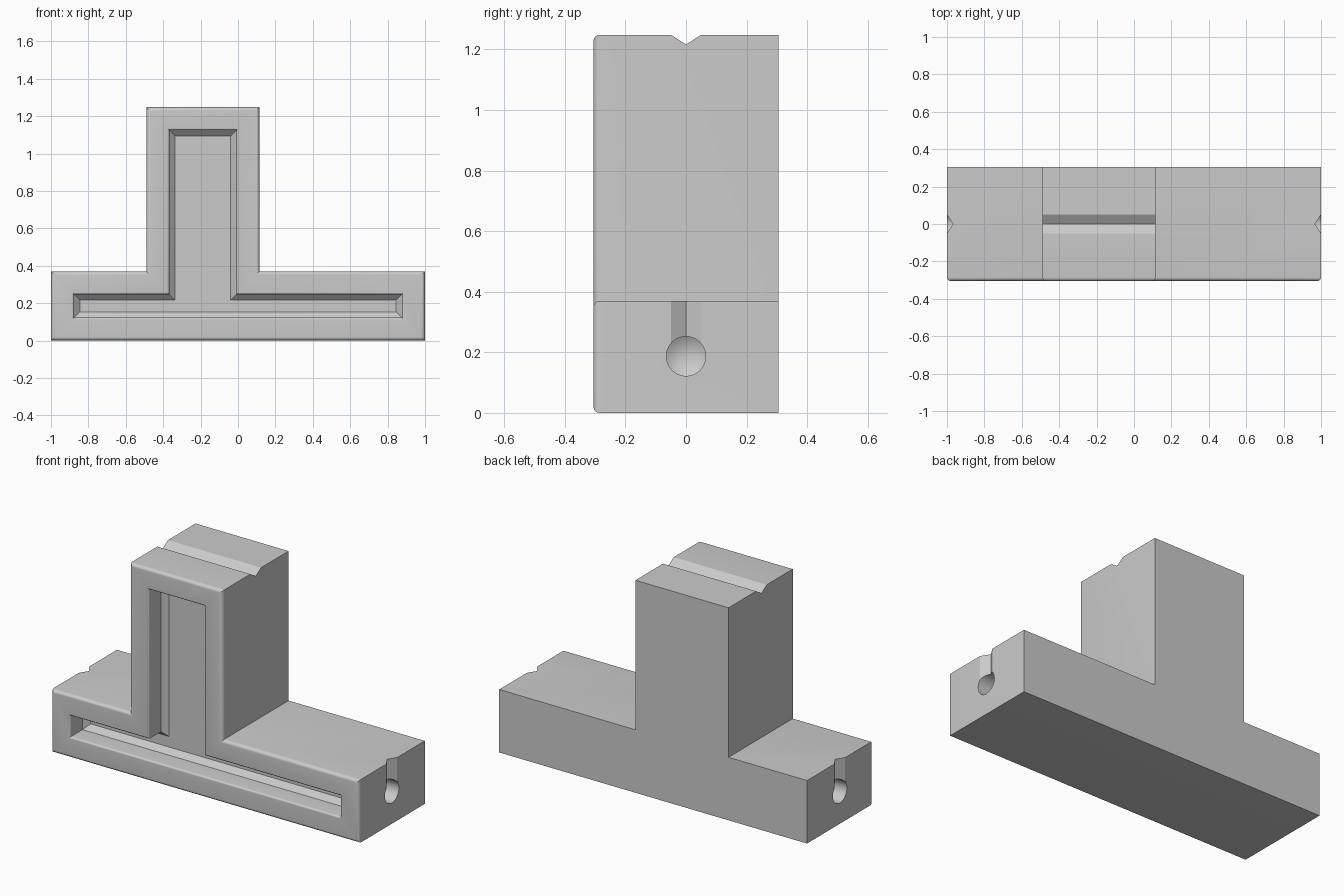
import bpy
import bmesh
from math import sin, cos, pi, radians
from mathutils import Matrix, Vector

cube = bpy.data.objects.get("Cube")
if cube:
    bpy.data.objects.remove(cube)

BASE_H, TOP = 0.37, 1.248      # heights of the base bar and the stem
STEM_L, STEM_R = -0.49, 0.115  # sides of the stem
DEPTH = 0.305                  # half depth
HOLE_Z, HOLE_R = 0.187, 0.065

grey = bpy.data.materials.new("light grey")
grey.use_nodes = True
colour = (0.6, 0.6, 0.6, 1)
grey.diffuse_color = colour
grey.node_tree.nodes["Principled BSDF"].inputs["Base Color"].default_value = colour


def make_object(name, bm):
    bmesh.ops.recalc_face_normals(bm, faces=bm.faces)
    mesh = bpy.data.meshes.new(name)
    bm.to_mesh(mesh)
    bm.free()
    mesh.materials.append(grey)
    obj = bpy.data.objects.new(name, mesh)
    bpy.context.collection.objects.link(obj)
    return obj


def loft(name, rings):
    """Skin closed rings of points and cap both ends."""
    bm = bmesh.new()
    loops = [[bm.verts.new(p) for p in ring] for ring in rings]
    for a, b in zip(loops, loops[1:]):
        for i in range(len(a)):
            j = (i + 1) % len(a)
            bm.faces.new((a[i], a[j], b[j], b[i]))
    bm.faces.new(loops[0])
    bm.faces.new(loops[-1])
    return make_object(name, bm)


def tee(d, y):
    """Inverted T outline, inset by d, at depth y."""
    low, high = BASE_H - d, TOP - d
    left, right = STEM_L + d, STEM_R - d
    pts = [(d - 1, d), (1 - d, d), (1 - d, low), (right, low),
           (right, high), (left, high), (left, low), (d - 1, low)]
    return [(x, y, z) for x, z in pts]


def arc(d, y, r, steps, flip):
    """Quarter round steps, as inset and depth; flip turns down into the recess."""
    out = []
    for i in range(steps + 1):
        a = pi / 2 * i / steps
        if flip:
            out.append((d - r + r * sin(a), y + r - r * cos(a)))
        else:
            out.append((d + r - r * cos(a), y + r - r * sin(a)))
    return out


# Body: rounded front rim, recessed front panel with sloped border
section = [(0, DEPTH)]
section += arc(0, -DEPTH, 0.02, 6, False)
section += arc(0.123, -DEPTH, 0.012, 5, True)
section += [(0.123, -0.19), (0.154, -0.16)]
body = loft("tee_body", [tee(d, y) for d, y in section])


def vee(name, start, end, inward):
    """Triangular groove cutter between two points, pointing inward."""
    inward, side = Vector(inward), Vector((0, 0.048, 0))
    lift = inward * -0.03
    rings = [[p + side * 2 + lift, p - side * 2 + lift, p + inward * 0.032]
             for p in (Vector(start), Vector(end))]
    return loft(name, rings)


def drill(name, side):
    """Round blind hole with a conical tip."""
    bm = bmesh.new()
    for length, tip, x in ((0.3, HOLE_R, 0.9), (0.04, 0, 0.73)):
        bmesh.ops.create_cone(
            bm, cap_ends=True, segments=48, radius1=HOLE_R, radius2=tip, depth=length,
            matrix=Matrix.Translation((side * x, 0, HOLE_Z))
            @ Matrix.Rotation(-side * pi / 2, 4, "Y"))
    # Weld the tip to the shaft and drop the shared caps
    bmesh.ops.remove_doubles(bm, verts=bm.verts, dist=0.0005)
    inner = [f for f in bm.faces if len(f.verts) > 4
             and abs(f.calc_center_median().x) < 0.8]
    bmesh.ops.delete(bm, geom=inner, context="FACES_ONLY")
    return make_object(name, bm)


# Grooves and end holes
cutters = [vee("top_groove_cutter", (STEM_L - 0.1, 0, TOP), (STEM_R + 0.1, 0, TOP), (0, 0, -1))]
for label, s in (("left", 1), ("right", -1)):
    cutters.append(vee(label + "_groove_cutter", (s, 0, HOLE_Z), (s, 0, BASE_H + 0.1), (-s, 0, 0)))
    cutters.append(drill(label + "_hole_cutter", s))

bpy.ops.object.select_all(action="DESELECT")
body.select_set(True)
bpy.context.view_layer.objects.active = body
for cutter in cutters:
    mod = body.modifiers.new(cutter.name, "BOOLEAN")
    mod.operation = "DIFFERENCE"
    mod.solver = "EXACT"
    mod.object = cutter
    bpy.ops.object.modifier_apply(modifier=mod.name)
    bpy.data.objects.remove(cutter)

bpy.ops.object.shade_smooth_by_angle(angle=radians(30))
